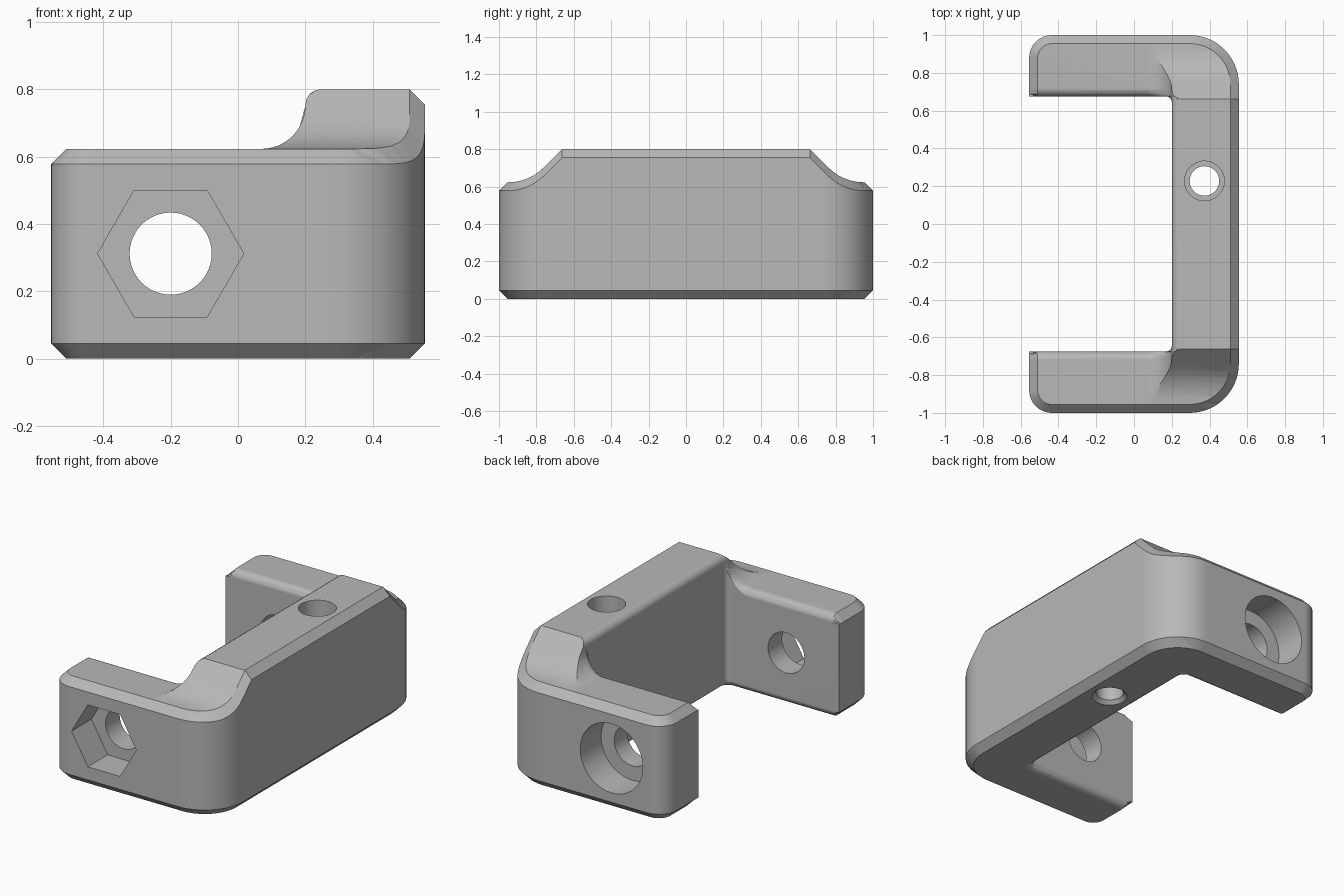
import bpy
import bmesh
from math import sin, cos, pi, hypot, sqrt, radians
from mathutils import Vector
from mathutils.geometry import delaunay_2d_cdt

if "Cube" in bpy.data.objects:
    bpy.data.objects.remove(bpy.data.objects["Cube"], do_unlink=True)

# Main sizes
HALF_X, HALF_Y = 0.555, 1.0
WALL_X, ARM_Y, NOTCH_R = 0.2, 0.675, 0.03
END_R, BACK_R = 0.12, 0.26
EDGE = 0.045
LOW, HIGH = 0.623, 0.8
SLOPE_Y, FLAT_Y, SLOPE_R = 0.663, 0.95, 0.2656
STEP_R = 0.13


def arc(cx, cy, r, a0, a1, n):
    return [(cx + r * cos(radians(a0 + (a1 - a0) * i / n)),
             cy + r * sin(radians(a0 + (a1 - a0) * i / n))) for i in range(n + 1)]


def mirrored(half):
    return half + [(x, -y) for x, y in reversed(half)]


def outer_path(inset):
    half = [(inset - HALF_X, -ARM_Y)]
    half += arc(END_R - HALF_X, END_R - HALF_Y, END_R - inset, 180, 270, 10)
    half += arc(HALF_X - BACK_R, BACK_R - HALF_Y, BACK_R - inset, 270, 360, 16)
    return mirrored(half)


def inner_path(offset):
    half = [(-HALF_X, -ARM_Y - offset)]
    half += arc(WALL_X - NOTCH_R, NOTCH_R - ARM_Y, NOTCH_R + offset, -90, 0, 6)
    return mirrored(half)


# Step profile across x: concave sweep, then a rounded shoulder
quarter = [i * pi / 16 for i in range(9)]
step = [(WALL_X - STEP_R + STEP_R * sin(t), LOW + STEP_R * (1 - cos(t))) for t in quarter]
round_e = [EDGE * (1 - cos(t)) for t in quarter[:-1:2]] + [EDGE]
step += [(WALL_X + e, HIGH - EDGE + sqrt(EDGE ** 2 - (EDGE - e) ** 2)) for e in round_e[1:]]
step[-1] = (step[-1][0], HIGH)


# Ramp profile across y: straight slope blending into an arc
def ramp_y(z):
    y = SLOPE_Y + HIGH - z
    if z < LOW + SLOPE_R * (1 - cos(pi / 4)):
        y = FLAT_Y - sqrt(max(0, SLOPE_R ** 2 - (LOW + SLOPE_R - z) ** 2))
    return y


ramp = [(ramp_y(z), z) for x, z in reversed(step)]


def lookup(table, v):
    if v <= table[0][0]:
        return table[0][1]
    for (a, za), (b, zb) in zip(table, table[1:]):
        if v <= b:
            return za + (zb - za) * (v - a) / (b - a)
    return table[-1][1]


def outer_gap(x, y):
    r = BACK_R if x > 0 else END_R
    qx, qy = abs(x) - HALF_X + r, abs(y) - HALF_Y + r
    return r - hypot(max(qx, 0), max(qy, 0)) - min(max(qx, qy), 0)


def inner_gap(x, y):
    return hypot(max(x - WALL_X + NOTCH_R, 0), max(abs(y) - ARM_Y + NOTCH_R, 0)) - NOTCH_R


def heights(x, y):
    chamfer = max(0, EDGE - outer_gap(x, y))
    e = min(max(inner_gap(x, y), 0), EDGE)
    rounding = EDGE - sqrt(max(0, EDGE ** 2 - (EDGE - e) ** 2))
    fade = min(1, max(0, (WALL_X - x) / STEP_R))
    top = min(lookup(step, x), lookup(ramp, abs(y)))
    return max(chamfer, rounding), top - max(chamfer, rounding * fade)


# Plan layout: outline and crease lines
points, edges = [], []


def add_chain(chain, closed=False):
    start = len(points)
    points.extend(Vector(p) for p in chain)
    edges.extend((start + i, start + i + 1) for i in range(len(chain) - 1))
    if closed:
        edges.append((start + len(chain) - 1, start))


add_chain(outer_path(0) + inner_path(0)[::-1][1:-1], closed=True)
add_chain(outer_path(EDGE))
for e in round_e[1:]:
    add_chain(inner_path(e))
for s in (-1, 1):
    for x, z in step:
        y0 = ARM_Y if x <= WALL_X - NOTCH_R else ARM_Y - NOTCH_R
        if WALL_X - NOTCH_R < x < WALL_X + 0.001:
            y0 = ARM_Y + 0.002
        add_chain([(x, s * y0), (x, s * HALF_Y)])
    for y, z in ramp:
        x0 = step[0][0] if y > ARM_Y + 0.001 else WALL_X + 0.01
        x1 = HALF_X
        if y > HALF_Y - BACK_R:
            x1 = HALF_X - BACK_R + sqrt(BACK_R ** 2 - (y - HALF_Y + BACK_R) ** 2) - 0.002
        add_chain([(x0, s * y), (x1, s * y)])
    add_chain([(x, s * ramp_y(z)) for x, z in step if ramp_y(z) > ARM_Y])

plan, _, tris, *_ = delaunay_2d_cdt(points, edges, [], 1, 1e-4)


# Raise the plan into a solid bracket
def inside(tri):
    cx = sum(plan[i].x for i in tri) / len(tri)
    cy = sum(plan[i].y for i in tri) / len(tri)
    return inner_gap(cx, cy) > -0.002 and outer_gap(cx, cy) > -0.002


tris = [t for t in tris if inside(t)]
bm = bmesh.new()
low, high, border = {}, {}, {}
for i in sorted({i for t in tris for i in t}):
    p = plan[i]
    zb, zt = heights(p.x, p.y)
    low[i], high[i] = bm.verts.new((p.x, p.y, zb)), bm.verts.new((p.x, p.y, zt))
for t in tris:
    bm.faces.new([high[i] for i in t])
    bm.faces.new([low[i] for i in reversed(t)])
    for a, b in zip(t, list(t[1:]) + [t[0]]):
        if (b, a) in border:
            del border[(b, a)]
        else:
            border[(a, b)] = True
for a, b in border:
    bm.faces.new([high[b], high[a], low[a], low[b]])
bmesh.ops.recalc_face_normals(bm, faces=bm.faces[:])


def make_object(name, mesh_bm):
    mesh = bpy.data.meshes.new(name)
    mesh_bm.to_mesh(mesh)
    mesh_bm.free()
    obj = bpy.data.objects.new(name, mesh)
    bpy.context.collection.objects.link(obj)
    return obj


bracket = make_object("bracket", bm)
grey = bpy.data.materials.new("grey")
grey.use_nodes = True
grey.diffuse_color = (0.48, 0.48, 0.48, 1)
grey.node_tree.nodes["Principled BSDF"].inputs["Base Color"].default_value = (0.48, 0.48, 0.48, 1)
bracket.data.materials.append(grey)
bpy.ops.object.select_all(action="DESELECT")
bracket.select_set(True)
bpy.context.view_layer.objects.active = bracket


# Drill a hole from stacked rings (position along the axis, radius)
def drill(name, axis, u, v, rings, sides=48):
    cut = bmesh.new()
    loops = []
    for pos, r in rings:
        ring = [(u + r * cos(2 * pi * i / sides), v + r * sin(2 * pi * i / sides)) for i in range(sides)]
        loops.append([cut.verts.new((a, pos, b) if axis == "Y" else (a, b, pos)) for a, b in ring])
    for r0, r1 in zip(loops, loops[1:]):
        for i in range(sides):
            j = (i + 1) % sides
            cut.faces.new([r0[i], r0[j], r1[j], r1[i]])
    cut.faces.new(loops[0])
    cut.faces.new(loops[-1])
    bmesh.ops.recalc_face_normals(cut, faces=cut.faces[:])
    tool = make_object(name, cut)
    tool.hide_render = True
    mod = bracket.modifiers.new(name, "BOOLEAN")
    mod.operation, mod.solver, mod.object = "DIFFERENCE", "EXACT", tool
    bpy.ops.object.modifier_apply(modifier=mod.name)
    bpy.data.objects.remove(tool, do_unlink=True)


drill("bolt_hole", "Y", -0.2, 0.312, [(-1.1, 0.122), (1.1, 0.122)])
drill("nut_pocket", "Y", -0.2, 0.312, [(-1.1, 0.217), (-0.81, 0.217)], sides=6)
drill("bolt_head_pocket", "Y", -0.2, 0.312, [(0.8, 0.21), (1.1, 0.21)])
drill("vertical_hole", "Z", 0.373, 0.228,
      [(-0.01, 0.11), (0.022, 0.078), (0.3, 0.078), (0.3, 0.105), (0.9, 0.105)])

# Smooth curves, crisp edges
bpy.ops.object.shade_smooth_by_angle(angle=radians(30))
weighted = bracket.modifiers.new("weighted_normals", "WEIGHTED_NORMAL")
weighted.keep_sharp = True
